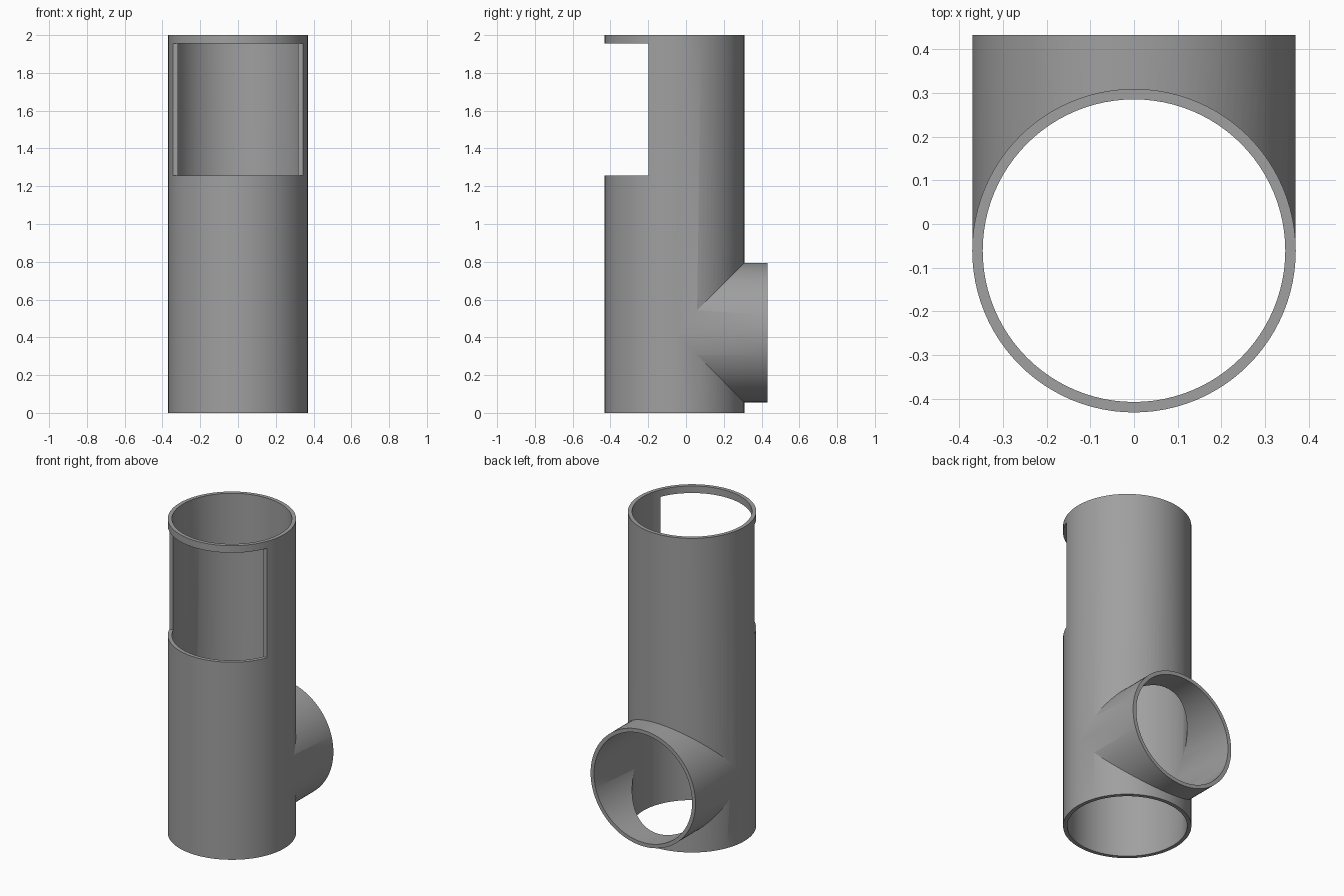
import bpy
import math

if "Cube" in bpy.data.objects:
    bpy.data.objects.remove(bpy.data.objects["Cube"])

AXIS_Y = -0.061          # centre line of the upright pipe
BRANCH_Z = 0.425         # centre line of the side branch
R_OUT, R_IN = 0.37, 0.346
TANGENT_GAP = 0.0005     # keeps the equal-sized pipes from being exactly tangent

grey = bpy.data.materials.new("mid grey")
grey.diffuse_color = (0.35, 0.35, 0.35, 1)
grey.use_nodes = True
grey.node_tree.nodes["Principled BSDF"].inputs["Base Color"].default_value = grey.diffuse_color


def upright(name, radius, z0, z1):
    bpy.ops.mesh.primitive_cylinder_add(
        vertices=96, radius=radius, depth=z1 - z0,
        location=(0, AXIS_Y, (z0 + z1) / 2))
    bpy.context.object.name = name
    return bpy.context.object


def sideways(name, radius, y0, y1):
    bpy.ops.mesh.primitive_cylinder_add(
        vertices=96, radius=radius, depth=y1 - y0,
        location=(0, (y0 + y1) / 2, BRANCH_Z), rotation=(math.pi / 2, 0, 0))
    bpy.context.object.name = name
    return bpy.context.object


def combine(target, tool, operation):
    mod = target.modifiers.new(tool.name, 'BOOLEAN')
    mod.operation = operation
    mod.solver = 'EXACT'
    mod.object = tool
    bpy.ops.object.select_all(action='DESELECT')
    target.select_set(True)
    bpy.context.view_layer.objects.active = target
    bpy.ops.object.modifier_apply(modifier=mod.name)
    bpy.data.objects.remove(tool)


# Upright pipe joined with the side branch
pipe = upright("branched_pipe", R_OUT, 0, 2)
combine(pipe, sideways("branch", R_OUT - TANGENT_GAP, AXIS_Y, 0.432), 'UNION')

# Bores through both pipes
combine(pipe, upright("main_bore", R_IN, -0.1, 2.1), 'DIFFERENCE')
combine(pipe, sideways("branch_bore", R_IN - TANGENT_GAP, AXIS_Y, 0.6), 'DIFFERENCE')

# Window cut in the front of the upper pipe
bpy.ops.mesh.primitive_cube_add(size=1, location=(0, -0.598, (1.258 + 1.955) / 2))
window = bpy.context.object
window.name = "window_cutter"
window.scale = (1, 0.8, 1.955 - 1.258)
combine(pipe, window, 'DIFFERENCE')

# Finish
pipe.data.materials.clear()
pipe.data.materials.append(grey)
for face in pipe.data.polygons:
    face.material_index = 0
bpy.ops.object.shade_smooth_by_angle(angle=math.radians(25))
